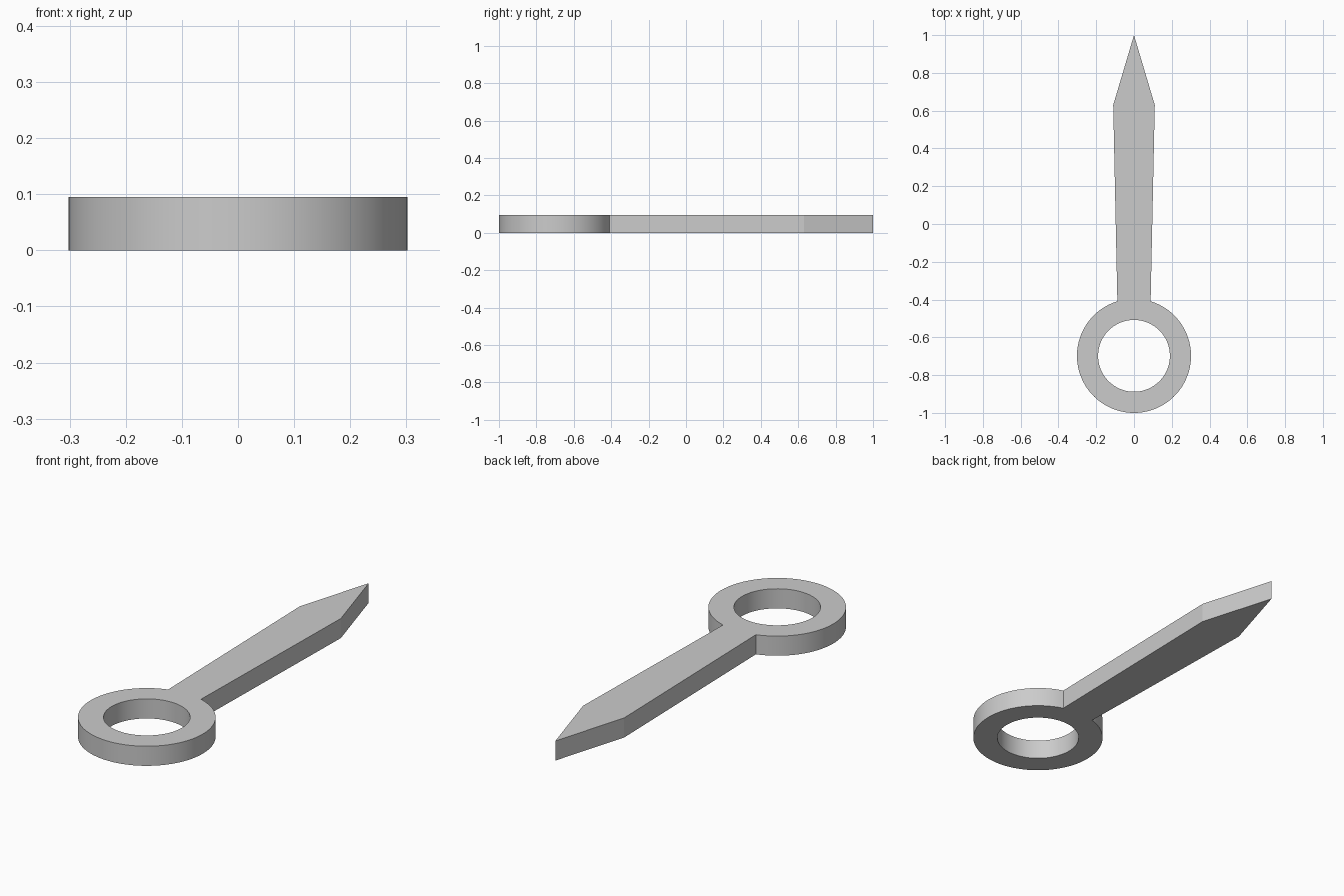
import bpy
import bmesh
from math import sin, cos, pi, asin, radians

cube = bpy.data.objects.get("Cube")
if cube:
    bpy.data.objects.remove(cube, do_unlink=True)

THICK = 0.095
CENTRE_Y = -0.698
OUTER, INNER = 0.302, 0.19
NECK, SHOULDER, SHOULDER_Y = 0.088, 0.11, 0.63
SEGMENTS = 96

# Single flat grey
grey = bpy.data.materials.new("plain grey")
grey.use_nodes = True
colour = (0.6, 0.6, 0.6, 1)
grey.diffuse_color = colour
grey.node_tree.nodes["Principled BSDF"].inputs["Base Color"].default_value = colour


def arc(radius, start, sweep, count):
    """Points on a circle about the ring centre, angle measured from +y."""
    angles = [start + sweep * i / count for i in range(count)]
    return [(radius * sin(a), CENTRE_Y + radius * cos(a)) for a in angles]


def add_loop(bm, points):
    verts = [bm.verts.new((x, y, 0)) for x, y in points]
    return [bm.edges.new((v, verts[i - 1])) for i, v in enumerate(verts)]


# Outline: around the ring from neck to neck, then along the pointed blade
neck_angle = asin(NECK / OUTER)
outline = arc(OUTER, neck_angle, 2 * (pi - neck_angle), SEGMENTS)
outline += [(-NECK, CENTRE_Y + OUTER * cos(neck_angle)),
            (-SHOULDER, SHOULDER_Y), (0, 1), (SHOULDER, SHOULDER_Y)]
hole = arc(INNER, 0, 2 * pi, SEGMENTS)

# Fill between outline and hole, then extrude to a solid plate
bm = bmesh.new()
edges = add_loop(bm, outline) + add_loop(bm, hole)
bmesh.ops.triangle_fill(bm, edges=edges, use_beauty=True, normal=(0, 0, 1))
result = bmesh.ops.extrude_face_region(bm, geom=bm.faces[:], use_keep_orig=True)
top = [g for g in result["geom"] if isinstance(g, bmesh.types.BMVert)]
bmesh.ops.translate(bm, verts=top, vec=(0, 0, THICK))
bmesh.ops.recalc_face_normals(bm, faces=bm.faces[:])

mesh = bpy.data.meshes.new("ring_pointer")
bm.to_mesh(mesh)
bm.free()
mesh.materials.append(grey)
pointer = bpy.data.objects.new("ring_pointer", mesh)
bpy.context.collection.objects.link(pointer)

# Smooth ring walls with crisp rims
bpy.ops.object.select_all(action="DESELECT")
pointer.select_set(True)
bpy.context.view_layer.objects.active = pointer
bpy.ops.object.shade_smooth_by_angle(angle=radians(15))
